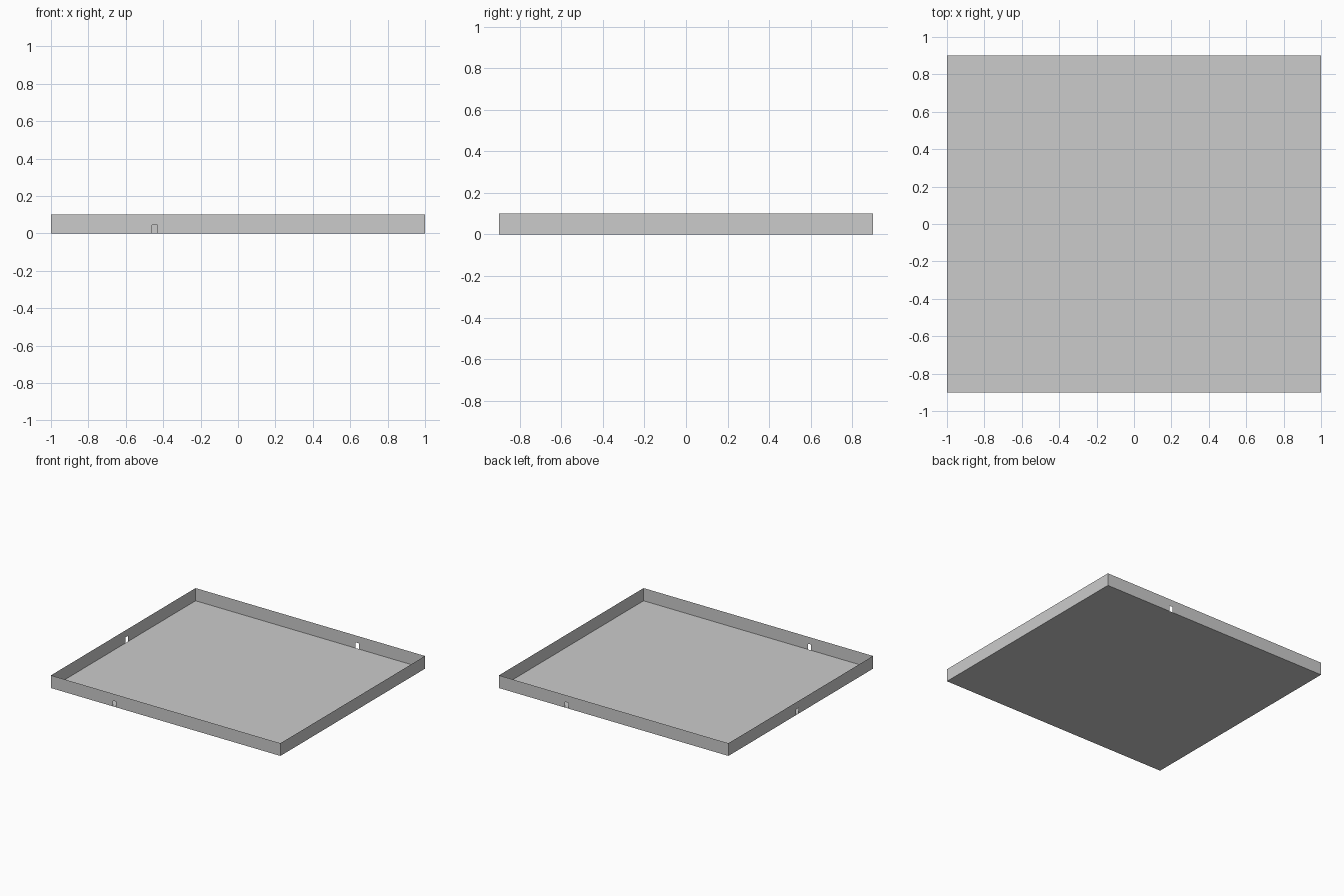
import bpy

if "Cube" in bpy.data.objects:
    bpy.data.objects.remove(bpy.data.objects["Cube"])

HX, HY, H = 1.0, 0.9, 0.1        # half width, half depth, wall height
NOTCH_W, NOTCH_H = 0.028, 0.045  # small slot at the foot of a wall


def sheet(name, points):
    mesh = bpy.data.meshes.new(name)
    mesh.from_pydata(points, [], [range(len(points))])
    obj = bpy.data.objects.new(name, mesh)
    bpy.context.collection.objects.link(obj)
    return obj


def wall(name, half, place, notch=None, flip=False):
    """Upright thin wall; place(t, z) maps the wall profile into the model."""
    outline = [(-half, 0)]
    if notch is not None:
        a, b = notch - NOTCH_W / 2, notch + NOTCH_W / 2
        outline += [(a, 0), (a, NOTCH_H), (b, NOTCH_H), (b, 0)]
    outline += [(half, 0), (half, H), (-half, H)]
    if flip:
        outline.reverse()
    return sheet(name, [place(t, z) for t, z in outline])


# Floor of the tray
sheet("floor", [(-HX, -HY, 0), (HX, -HY, 0), (HX, HY, 0), (-HX, HY, 0)])

# Thin walls, three of them with a drain slot
wall("front_wall", HX, lambda t, z: (t, -HY, z), notch=-0.445)
wall("back_wall", HX, lambda t, z: (t, HY, z), notch=0.41, flip=True)
wall("left_wall", HY, lambda t, z: (-HX, t, z), notch=0.043, flip=True)
wall("right_wall", HY, lambda t, z: (HX, t, z))
